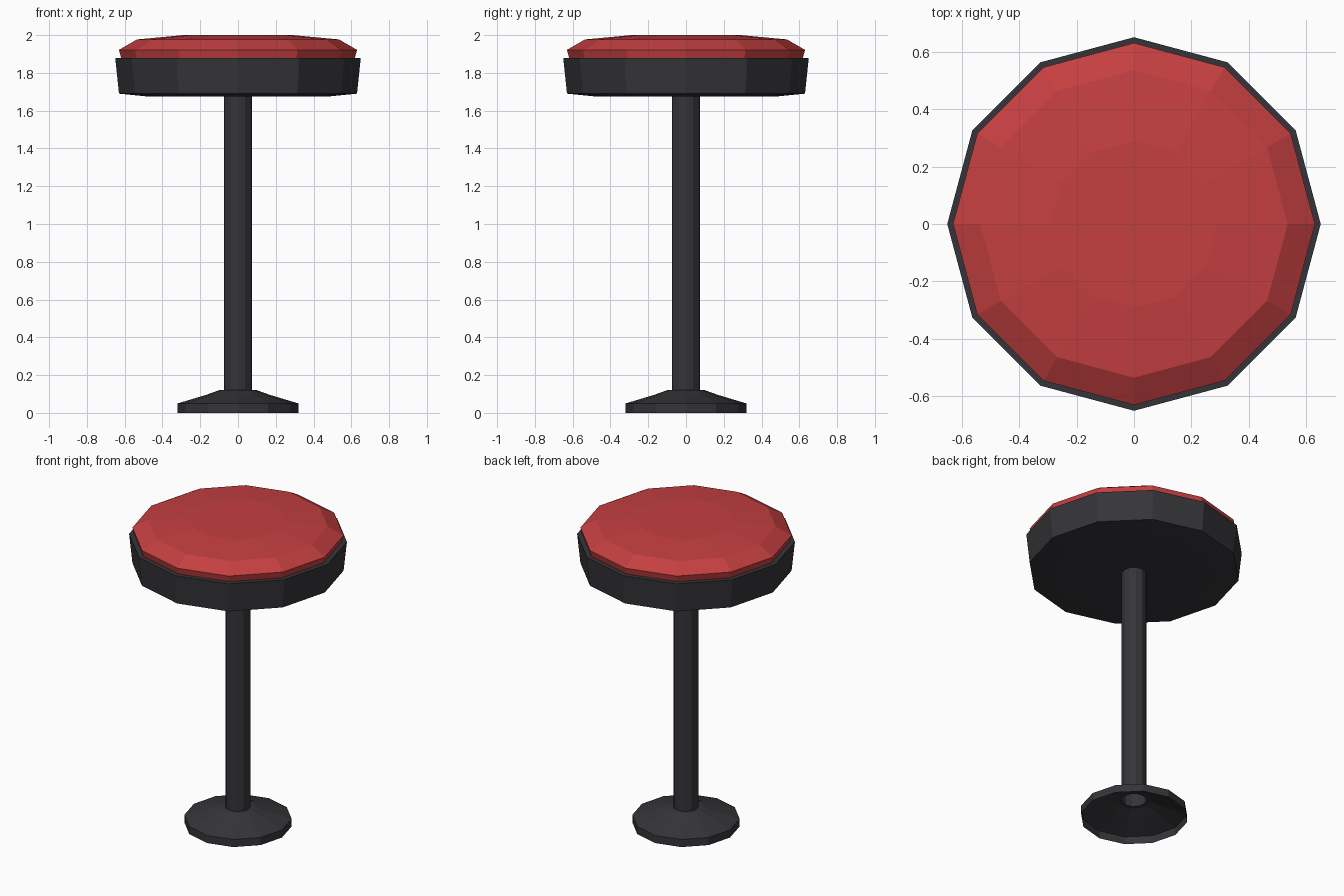
import bpy, math

if "Cube" in bpy.data.objects:
    bpy.data.objects.remove(bpy.data.objects["Cube"])

SIDES = 12


def material(name, colour):
    m = bpy.data.materials.new(name)
    m.diffuse_color = (*colour, 1)
    m.use_nodes = True
    m.node_tree.nodes["Principled BSDF"].inputs["Base Color"].default_value = m.diffuse_color
    return m


def lathe(name, profile, mat):
    """Spin an (r, z) profile round the z axis; r = 0 closes to a point.
    Profiles run from the underside outwards and up."""
    verts, faces, rings = [], [], []
    for r, z in profile:
        n = 1 if r == 0 else SIDES
        rings.append(list(range(len(verts), len(verts) + n)))
        for i in range(n):
            a = 2 * math.pi * i / SIDES
            verts.append((r * math.cos(a), r * math.sin(a), z))
    for lo, hi in zip(rings, rings[1:]):
        for i in range(SIDES):
            j = (i + 1) % SIDES
            quad = [lo[i % len(lo)], lo[j % len(lo)],
                    hi[j % len(hi)], hi[i % len(hi)]]
            faces.append(list(dict.fromkeys(quad)))
    mesh = bpy.data.meshes.new(name)
    mesh.from_pydata(verts, [], faces)
    mesh.materials.append(mat)
    obj = bpy.data.objects.new(name, mesh)
    bpy.context.collection.objects.link(obj)
    return obj


black = material("charcoal metal", (0.036, 0.036, 0.042))
red = material("red vinyl", (0.56, 0.05, 0.052))

# hollow foot flowing into the open post
lathe("foot_and_post", [(0.32, 0), (0.32, 0.05), (0.17, 0.095), (0.10, 0.12),
                        (0.075, 0.12), (0.075, 1.68)], black)

# seat pan with a thin top lip
lathe("seat_pan", [(0, 1.675), (0.48, 1.675), (0.63, 1.69), (0.65, 1.88),
                   (0.61, 1.88)], black)

# padded cushion
lathe("cushion", [(0.618, 1.875), (0.63, 1.922), (0.535, 1.977), (0.29, 2.0),
                  (0, 2.0)], red)
